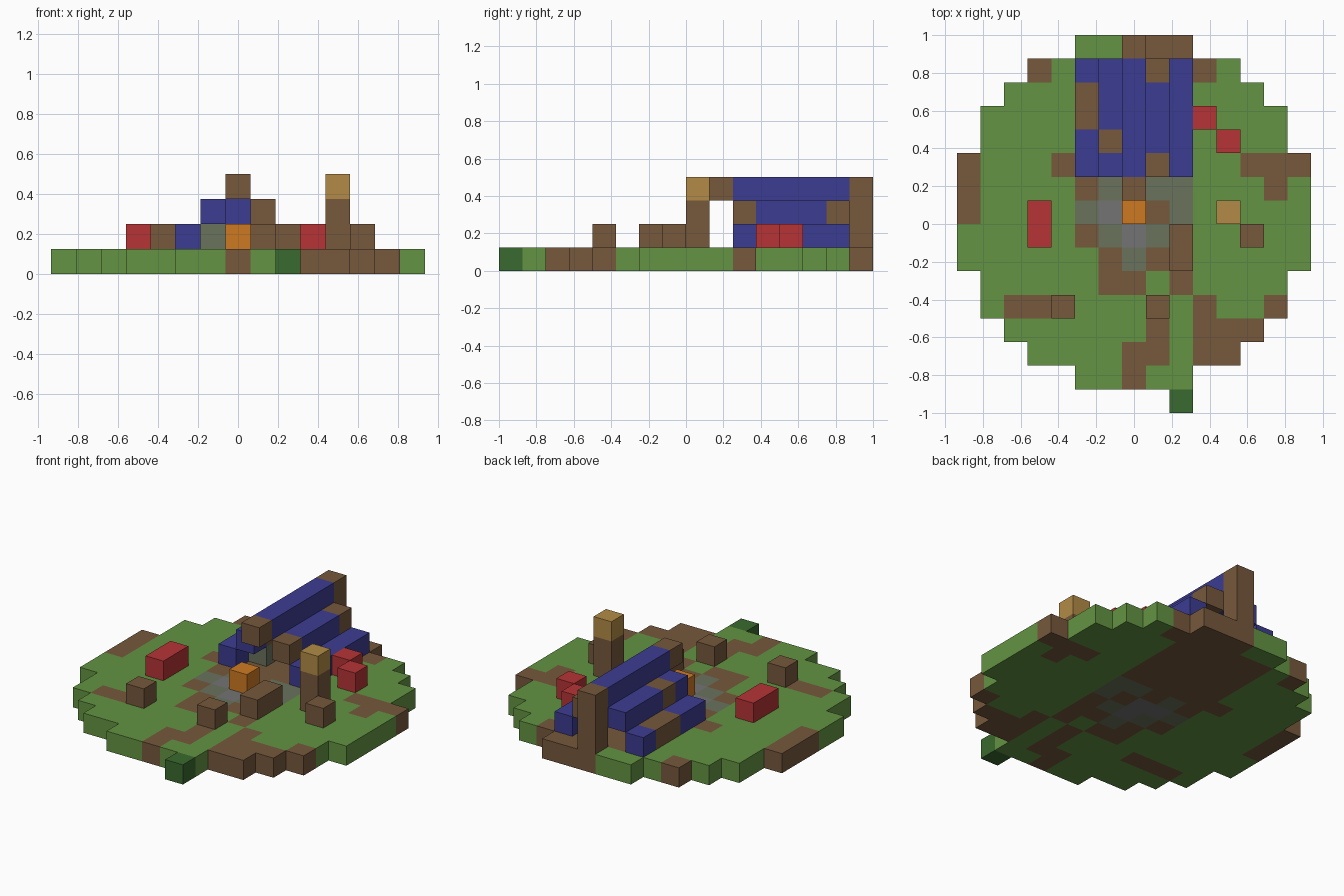
import bpy
import bmesh
from mathutils import Vector

if "Cube" in bpy.data.objects:
    bpy.data.objects.remove(bpy.data.objects["Cube"])

S = 0.125  # edge length of one block


def linear(c):
    c /= 255
    return c / 12.92 if c <= 0.04045 else ((c + 0.055) / 1.055) ** 2.4


def material(name, *rgb):
    m = bpy.data.materials.new(name)
    col = [linear(c) for c in rgb] + [1.0]
    m.use_nodes = True
    m.diffuse_color = col
    bsdf = next(n for n in m.node_tree.nodes if n.type == 'BSDF_PRINCIPLED')
    bsdf.inputs["Base Color"].default_value = col
    bsdf.inputs["Roughness"].default_value = 0.9
    return m


MATS = {
    "G": material("grass_green", 99, 148, 66),
    "B": material("earth_brown", 118, 88, 60),
    "M": material("mossy_stone", 106, 114, 92),
    "S": material("stone_grey", 116, 116, 116),
    "D": material("leaf_green", 58, 106, 46),
    "U": material("canvas_blue", 60, 60, 146),
    "R": material("cushion_red", 182, 52, 53),
    "O": material("fire_orange", 206, 122, 34),
    "T": material("lamp_tan", 178, 139, 70),
}


def blocks(name, cells):
    """Join blocks {(column, row, level): colour} into one shell without inner faces."""
    used = sorted(set(cells.values()))
    mesh = bpy.data.meshes.new(name)
    for key in used:
        mesh.materials.append(MATS[key])
    bm = bmesh.new()
    for cell, key in cells.items():
        centre = Vector((cell[0], cell[1] - 7.5, cell[2] + 0.5))
        for axis in range(3):
            for sign in (-1, 1):
                step = [0, 0, 0]
                step[axis] = sign
                if tuple(a + b for a, b in zip(cell, step)) in cells:
                    continue
                n = Vector(step) / 2
                u = Vector([0.5 if k == (axis + 1) % 3 else 0 for k in range(3)])
                v = Vector([0.5 if k == (axis + 2) % 3 else 0 for k in range(3)]) * sign
                ring = (-u - v, u - v, u + v, v - u)
                face = bm.faces.new([bm.verts.new((centre + n + c) * S) for c in ring])
                face.material_index = used.index(key)
    bmesh.ops.remove_doubles(bm, verts=bm.verts, dist=0.001)
    bm.to_mesh(mesh)
    bm.free()
    ob = bpy.data.objects.new(name, mesh)
    bpy.context.collection.objects.link(ob)
    return ob


# Round clearing, laid out from back to front
GROUND = """
.....GGBBB.....
...BGBBBBBBG...
..GGGBBBBBGGG..
.GGGGBBBBBGGGG.
.GGGGBBBBBGGGG.
BGGGBBBBBBGGBBB
BGGGGBMBMMGGGBG
BGGGGMSSBMGGGGG
GGGGGBMSMBGGGGG
GGGGGGBMBBGGGGG
.GGGGGBBGBGGGG.
.GBBBGGGBGBGGB.
..GGGGGGBGBBB..
...GGGGBBGBB...
.....GGBGG.....
.........D.....
""".split()
blocks("ground", {(i - 7, 15 - r, 0): key
                  for r, line in enumerate(GROUND)
                  for i, key in enumerate(line) if key != "."})

# Tent: stepped canvas strips, each patched along its length
STRIPS = {"left_eave": (2, 1, "UUUUU"), "left_slope": (1, 2, "BUUUB"),
          "ridge": (0, 3, "UUUUU"),
          "right_slope": (-1, 2, "UBUUU"), "right_eave": (-2, 1, "UUBBU")}
for name, (x, z, colours) in STRIPS.items():
    blocks("tent_" + name, {(x, 10 + k, z): c for k, c in enumerate(colours)})
blocks("tent_back_panel", {(0, 14, 2): "U"})
blocks("tent_back_pole", {(0, 15, z): "B" for z in (1, 2, 3)})
blocks("tent_front_pole_end", {(0, 9, 3): "B"})
blocks("tent_inner_stone", {(-1, 11, 1): "M"})

# Camp fire and seats
blocks("fire", {(0, 8, 1): "O"})
blocks("log_bench", {(2, 6, 1): "B", (2, 7, 1): "B"})
blocks("red_bench", {(-4, 7, 1): "R", (-4, 8, 1): "R"})
blocks("red_cushion_back", {(3, 12, 1): "R"})
blocks("red_cushion_front", {(4, 11, 1): "R"})

# Stumps and lamp post
for name, x, y in (("left", 1, 4), ("right", -3, 4), ("lamp", 5, 7)):
    blocks(name + "_stump", {(x, y, 1): "B"})
blocks("lamp_post", {(4, 8, 1): "B", (4, 8, 2): "B"})
blocks("lamp", {(4, 8, 3): "T"})
